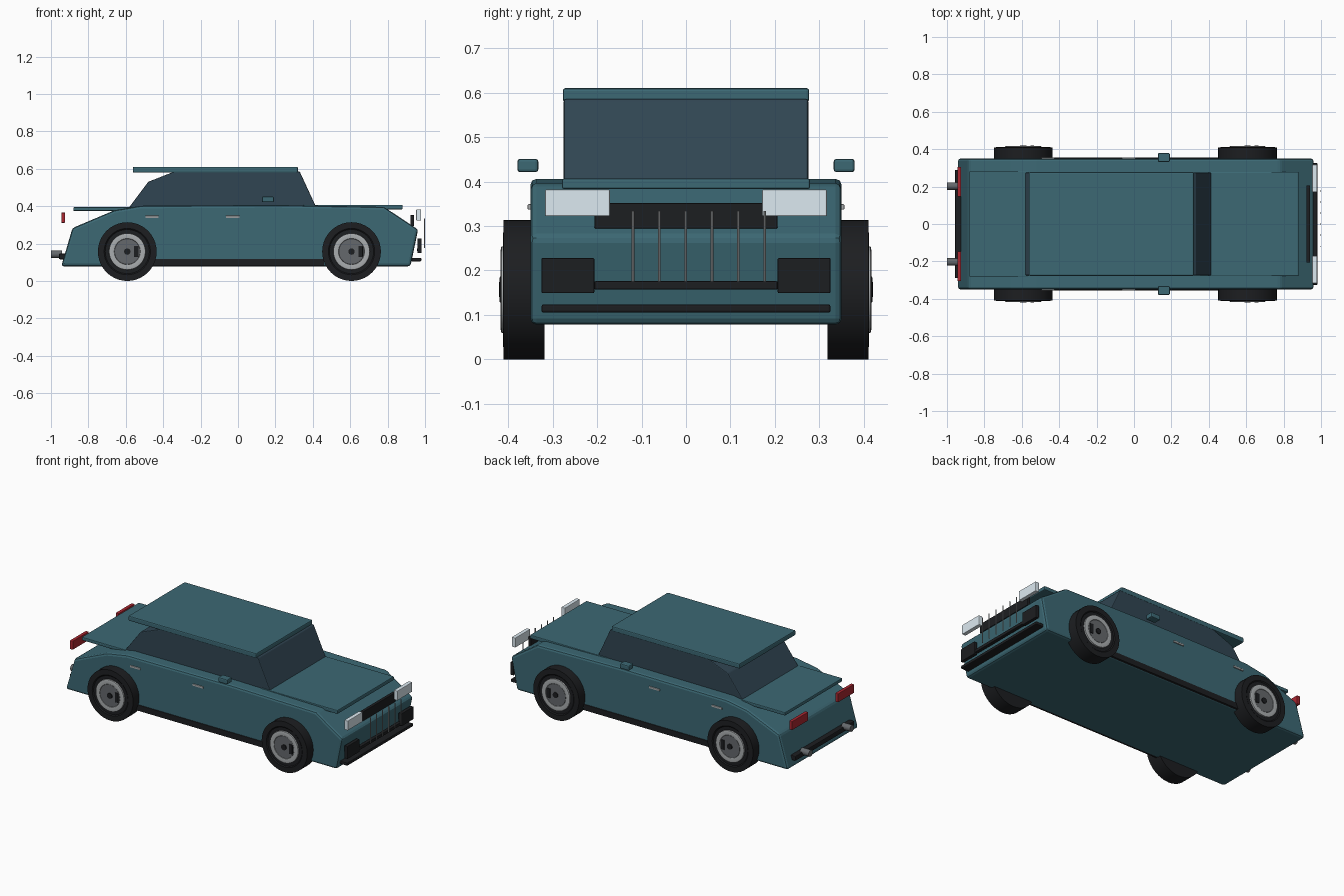
import bpy, bmesh
from math import pi
from mathutils import Matrix, Vector

if "Cube" in bpy.data.objects:
    bpy.data.objects.remove(bpy.data.objects["Cube"])


def mat(name, c):
    m = bpy.data.materials.new(name)
    m.diffuse_color = (*c, 1)
    m.use_nodes = True
    m.node_tree.nodes["Principled BSDF"].inputs["Base Color"].default_value = m.diffuse_color
    return m


PAINT = mat("teal_paint", (0.045, 0.14, 0.175))
GLASS = mat("dark_glass", (0.03, 0.06, 0.085))
BLACK = mat("black_trim", (0.012, 0.013, 0.015))
CHROME = mat("chrome", (0.4, 0.42, 0.43))
STEEL = mat("dark_steel", (0.13, 0.14, 0.15))
LAMP = mat("clear_lamp", (0.72, 0.82, 0.88))
RED = mat("red_lamp", (0.4, 0.02, 0.03))


def finish(name, bm, m, bevel=0.0, smooth=False):
    bmesh.ops.recalc_face_normals(bm, faces=bm.faces)
    me = bpy.data.meshes.new(name)
    bm.to_mesh(me)
    bm.free()
    ob = bpy.data.objects.new(name, me)
    bpy.context.collection.objects.link(ob)
    me.materials.append(m)
    if bevel:
        b = ob.modifiers.new("bevel", "BEVEL")
        b.width, b.segments = bevel, 2
    if smooth:
        bpy.ops.object.select_all(action='DESELECT')
        ob.select_set(True)
        bpy.context.view_layer.objects.active = ob
        bpy.ops.object.shade_smooth_by_angle(angle=0.6)
    return ob


def box(name, x, y, z, m, bevel=0.003):
    bm = bmesh.new()
    c = [sum(r) / 2 for r in (x, y, z)]
    s = [r[1] - r[0] for r in (x, y, z)]
    bmesh.ops.create_cube(bm, size=1, matrix=Matrix.Translation(c) @ Matrix.Diagonal((*s, 1)))
    return finish(name, bm, m, bevel)


def pair(name, x, y, z, m, bevel=0.003):
    box(name + "_left", x, y, z, m, bevel)
    box(name + "_right", x, (-y[1], -y[0]), z, m, bevel)


def extrude(name, pts, half, m, bevel):
    bm = bmesh.new()
    f = bm.faces.new([bm.verts.new((x, -half, z)) for x, z in pts])
    r = bmesh.ops.extrude_face_region(bm, geom=[f])
    bmesh.ops.translate(bm, vec=(0, 2 * half, 0),
                        verts=[v for v in r["geom"] if isinstance(v, bmesh.types.BMVert)])
    return finish(name, bm, m, bevel)


def lathe(name, pts, loc, side, m, closed=False):
    """Spin (radius, y) points around the y axis."""
    bm = bmesh.new()
    vs = [bm.verts.new((r, y * side, 0)) for r, y in pts]
    es = [bm.edges.new(p) for p in zip(vs, vs[1:])]
    if closed:
        es.append(bm.edges.new((vs[-1], vs[0])))
    bmesh.ops.spin(bm, geom=vs + es, cent=(0, 0, 0), axis=(0, 1, 0),
                   angle=2 * pi, steps=40, use_duplicate=False)
    bmesh.ops.remove_doubles(bm, verts=bm.verts, dist=1e-5)
    bmesh.ops.translate(bm, vec=loc, verts=bm.verts)
    return finish(name, bm, m, smooth=True)


def rod(name, a, b, r, m, n=16):
    a, b = Vector(a), Vector(b)
    bm = bmesh.new()
    q = (b - a).to_track_quat('Z', 'Y').to_matrix().to_4x4()
    bmesh.ops.create_cone(bm, cap_ends=True, segments=n, radius1=r, radius2=r,
                          depth=(b - a).length, matrix=Matrix.Translation((a + b) / 2) @ q)
    return finish(name, bm, m, smooth=True)


# Body shell, cabin and panels
extrude("body", [(-0.945, 0.078), (-0.885, 0.283), (-0.66, 0.378), (-0.52, 0.402), (0.2, 0.406),
                 (0.78, 0.396), (0.963, 0.275), (0.922, 0.078)], 0.35, PAINT, 0.014)
extrude("cabin_glass", [(-0.585, 0.39), (-0.48, 0.53), (-0.34, 0.585), (0.33, 0.585), (0.42, 0.39)],
        0.275, GLASS, 0.005)
box("roof", (-0.562, 0.32), (-0.277, 0.277), (0.579, 0.61), PAINT, 0.006)
box("hood", (0.35, 0.88), (-0.279, 0.279), (0.383, 0.407), PAINT, 0.005)
box("trunk_lid", (-0.88, -0.5), (-0.282, 0.282), (0.374, 0.395), PAINT, 0.005)
pair("side_sill", (-0.46, 0.46), (0.335, 0.355), (0.08, 0.117), BLACK)

# Mirrors and door handles
pair("mirror", (0.128, 0.192), (0.332, 0.379), (0.421, 0.451), PAINT, 0.006)
pair("rear_door_handle", (-0.495, -0.425), (0.345, 0.356), (0.337, 0.349), CHROME, 0.002)
pair("front_door_handle", (-0.065, 0.008), (0.345, 0.356), (0.337, 0.349), CHROME, 0.002)

# Nose
pair("headlight", (0.953, 0.978), (0.171, 0.317), (0.322, 0.382), LAMP)
box("upper_grille", (0.922, 0.942), (-0.206, 0.206), (0.294, 0.352), BLACK)
box("lower_grille_bar", (0.958, 0.98), (-0.206, 0.206), (0.157, 0.176), BLACK)
pair("air_intake", (0.96, 0.982), (0.206, 0.325), (0.149, 0.228), BLACK)
box("front_splitter", (0.925, 0.98), (-0.325, 0.325), (0.105, 0.124), BLACK, 0.005)
for i in range(6):
    y = -0.119 + i * 0.0592
    rod("grille_bar", (0.997, y, 0.175), (0.997, y, 0.334), 0.003, CHROME, 10)

# Tail
pair("tail_light", (-0.945, -0.924), (0.147, 0.305), (0.311, 0.365), RED)
box("rear_diffuser", (-0.957, -0.915), (-0.29, 0.29), (0.116, 0.146), BLACK, 0.005)
for s in (-1, 1):
    rod("exhaust", (-1, 0.203 * s, 0.143), (-0.94, 0.203 * s, 0.143), 0.02, STEEL, 20)

# Wheels
R = 0.157
for x in (-0.592, 0.607):
    for s in (-1, 1):
        loc = (x, 0, R)
        lathe("tyre", [(0, 0.318), (R, 0.318), (R, 0.41), (0.124, 0.411), (0.118, 0.406), (0, 0.406)],
              loc, s, BLACK)
        lathe("rim_ring", [(0.098, 0.4), (0.097, 0.415), (0.088, 0.417), (0.07, 0.415), (0.066, 0.4)],
              loc, s, CHROME, True)
        lathe("rim_disc", [(0.07, 0.4), (0.068, 0.414), (0, 0.414)], loc, s, STEEL)
        lathe("hub", [(0.017, 0.405), (0.017, 0.42), (0, 0.42)], loc, s, BLACK)
        y = sorted((0.405 * s, 0.419 * s))
        box("caliper", (x + 0.036, x + 0.06), y, (R - 0.03, R + 0.03), BLACK)
